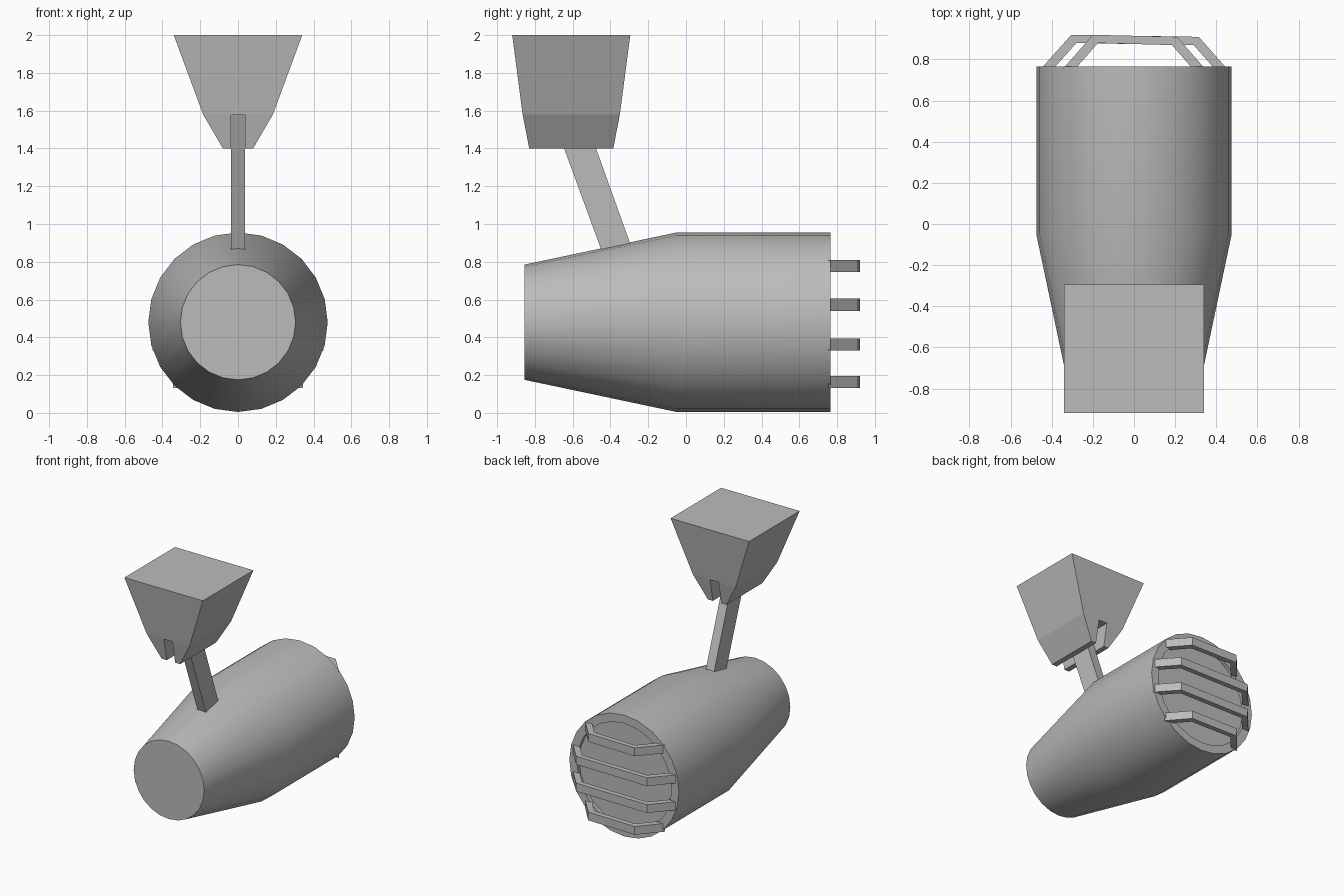
import bpy, bmesh, math
from mathutils import Vector

cube = bpy.data.objects.get("Cube")
if cube:
    bpy.data.objects.remove(cube, do_unlink=True)

GREY = (0.5, 0.5, 0.5, 1)
grey = bpy.data.materials.new("plain grey")
grey.use_nodes = True
grey.diffuse_color = GREY
grey.node_tree.nodes["Principled BSDF"].inputs["Base Color"].default_value = GREY


def loft(name, rings):
    """Skin a stack of equal-length rings and cap both ends."""
    bm = bmesh.new()
    loops = [[bm.verts.new(p) for p in ring] for ring in rings]
    n = len(loops[0])
    for a, b in zip(loops, loops[1:]):
        for i in range(n):
            j = (i + 1) % n
            bm.faces.new((a[i], a[j], b[j], b[i]))
    bm.faces.new(loops[0])
    bm.faces.new(loops[-1])
    bmesh.ops.recalc_face_normals(bm, faces=bm.faces)
    mesh = bpy.data.meshes.new(name)
    bm.to_mesh(mesh)
    bm.free()
    mesh.materials.append(grey)
    obj = bpy.data.objects.new(name, mesh)
    bpy.context.collection.objects.link(obj)
    return obj


def rect(x, y0, y1, z):
    return [(-x, y0, z), (x, y0, z), (x, y1, z), (-x, y1, z)]


def circle(radius, y, sides=24, z=0.48):
    angles = [2 * math.pi * i / sides for i in range(sides)]
    return [(radius * math.cos(a), y, z + radius * math.sin(a)) for a in angles]


# Lamp housing: tapered front, straight barrel, recessed lens at the back
housing = loft("lamp_housing", [circle(r, y) for r, y in (
    (0.305, -0.855), (0.475, -0.05), (0.475, 0.765), (0.41, 0.765), (0.41, 0.735))])
bpy.context.view_layer.objects.active = housing
housing.select_set(True)
bpy.ops.object.shade_smooth_by_angle(angle=math.radians(30))

# Ceiling mount: flared block with a slot for the arm
mount = loft("ceiling_mount", [rect(0.08, -0.83, -0.385, 1.4),
                               rect(0.185, -0.865, -0.35, 1.58),
                               rect(0.34, -0.92, -0.295, 2.0)])
cutter = loft("slot_cutter", [rect(0.037, -1, -0.2, 1.3), rect(0.037, -1, -0.2, 1.578)])
cutter.hide_render = True
slot = mount.modifiers.new("slot", "BOOLEAN")
slot.operation = "DIFFERENCE"
slot.solver = "EXACT"
slot.object = cutter
bpy.context.view_layer.objects.active = mount
bpy.ops.object.modifier_apply(modifier=slot.name)
bpy.data.objects.remove(cutter, do_unlink=True)

# Slanted arm between mount and housing
loft("support_arm", [rect(0.036, -0.44, -0.275, 0.84), rect(0.036, -0.71, -0.54, 1.577)])


# Guard bars: bent strips across the lens, the outer two shorter
def guard_bar(name, z, end, bend):
    path = [(-end, 0.755, -end + 0.06, 0.755), (-bend, 0.92, -bend + 0.025, 0.88),
            (bend + 0.01, 0.91, bend - 0.015, 0.87), (end, 0.755, end - 0.06, 0.755)]
    h = 0.0325
    loft(name, [[(ox, oy, z - h), (ox, oy, z + h), (ix, iy, z + h), (ix, iy, z - h)]
                for ox, oy, ix, iy in path])


for label, z, end, bend in (("top", 0.778, 0.345, 0.2), ("upper", 0.572, 0.452, 0.305),
                            ("lower", 0.362, 0.452, 0.305), ("bottom", 0.163, 0.345, 0.2)):
    guard_bar(label + "_guard_bar", z, end, bend)
